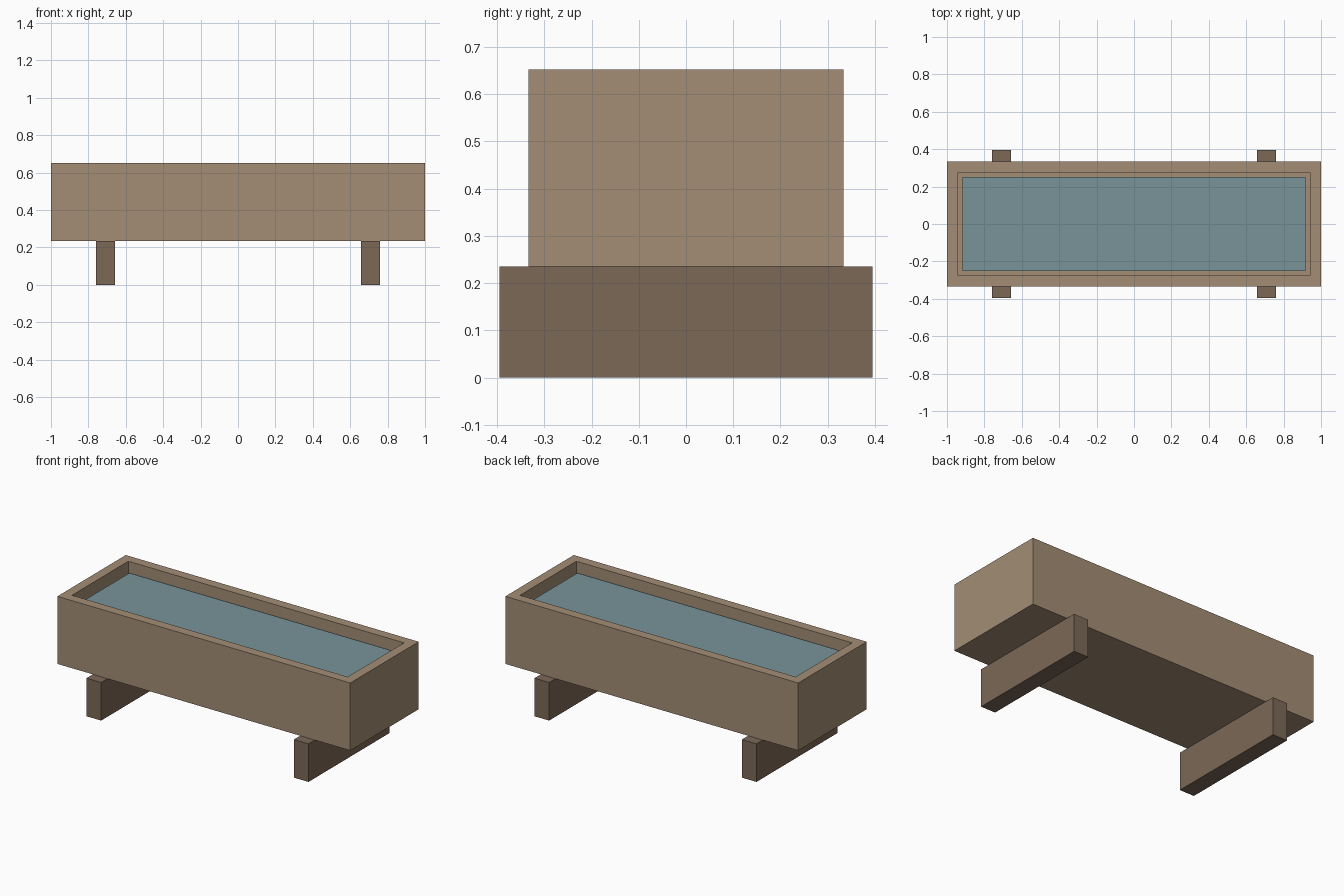
import bpy
import bmesh
from mathutils import Matrix, Vector

cube = bpy.data.objects.get("Cube")
if cube:
    bpy.data.objects.remove(cube, do_unlink=True)


def make_material(name, color):
    mat = bpy.data.materials.new(name)
    mat.use_nodes = True
    mat.diffuse_color = (*color, 1)
    mat.node_tree.nodes["Principled BSDF"].inputs["Base Color"].default_value = (*color, 1)
    return mat


def add_box(bm, center, size):
    matrix = Matrix.Translation(center) @ Matrix.Diagonal((*size, 1))
    bmesh.ops.create_cube(bm, size=1, matrix=matrix)


def finish(bm, name, mat):
    mesh = bpy.data.meshes.new(name)
    bm.to_mesh(mesh)
    bm.free()
    mesh.materials.append(mat)
    obj = bpy.data.objects.new(name, mesh)
    bpy.context.collection.objects.link(obj)
    return obj


light_wood = make_material("light wood", (0.366, 0.270, 0.178))
dark_wood = make_material("dark wood", (0.202, 0.138, 0.095))
water_blue = make_material("water blue", (0.188, 0.296, 0.319))

LENGTH, WIDTH, TOP, BASE = 2.0, 0.667, 0.652, 0.235
WALL, WATER_LEVEL, FLOOR = 0.083, 0.595, 0.32

# Trough: a box hollowed out from its top face
bm = bmesh.new()
add_box(bm, (0, 0, (TOP + BASE) / 2), (LENGTH, WIDTH, TOP - BASE))
top = max(bm.faces, key=lambda f: f.calc_center_median().z)
bmesh.ops.inset_region(bm, faces=[top], thickness=WALL)
basin = bmesh.ops.extrude_face_region(bm, geom=[top])
bmesh.ops.translate(bm, vec=Vector((0, 0, FLOOR - TOP)),
                    verts=[v for v in basin["geom"] if isinstance(v, bmesh.types.BMVert)])
if top.is_valid:
    bmesh.ops.delete(bm, geom=[top], context="FACES_ONLY")
bmesh.ops.recalc_face_normals(bm, faces=bm.faces[:])
finish(bm, "trough", light_wood)

# Water filling the basin
bm = bmesh.new()
add_box(bm, (0, 0, (WATER_LEVEL + FLOOR) / 2),
        (LENGTH - 2 * WALL, WIDTH - 2 * WALL, WATER_LEVEL - FLOOR))
finish(bm, "water", water_blue)

# Two cross beams carrying the trough
for side, name in ((1, "left_support"), (-1, "right_support")):
    bm = bmesh.new()
    add_box(bm, (side * 0.708, 0, BASE / 2), (0.1, 0.79, BASE))
    finish(bm, name, dark_wood)
